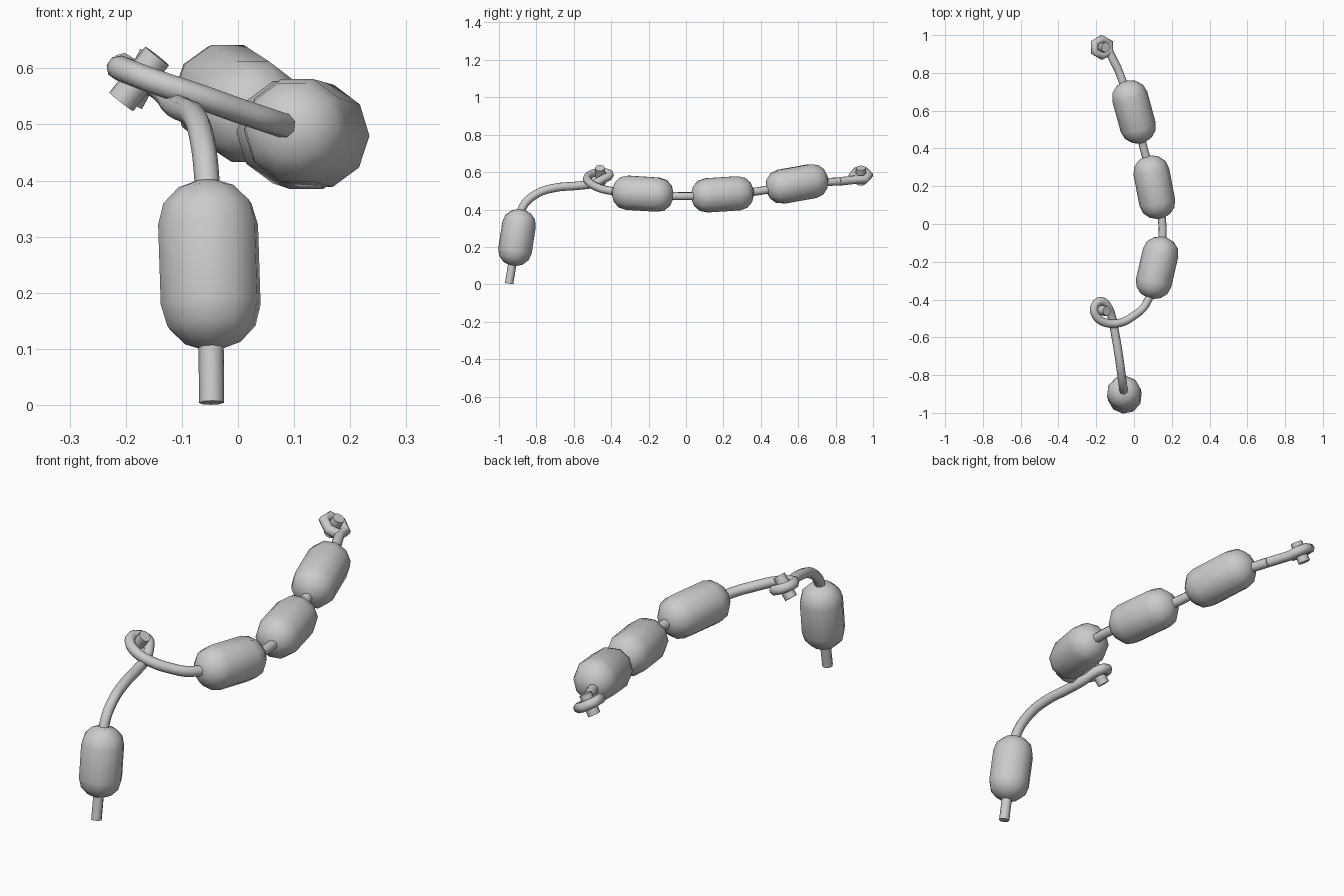
import bpy, bmesh, math
from mathutils import Vector

if "Cube" in bpy.data.objects:
    bpy.data.objects.remove(bpy.data.objects["Cube"])


def lathe(name, a, b, profile, sides):
    """Revolve (radius, height) profile around the axis a-b, centred between them."""
    a, b = Vector(a), Vector(b)
    bm = bmesh.new()
    rings = []
    for r, h in profile:
        rings.append([bm.verts.new((r * math.cos(2 * math.pi * i / sides),
                                    r * math.sin(2 * math.pi * i / sides), h))
                      for i in range(sides)])
    for lo, hi in zip(rings, rings[1:]):
        for i in range(sides):
            j = (i + 1) % sides
            bm.faces.new((lo[i], lo[j], hi[j], hi[i]))
    bm.faces.new(rings[0][::-1])
    bm.faces.new(rings[-1])
    me = bpy.data.meshes.new(name)
    bm.to_mesh(me)
    bm.free()
    ob = bpy.data.objects.new(name, me)
    ob.location = (a + b) / 2
    ob.rotation_euler = (b - a).to_track_quat('Z', 'Y').to_euler()
    bpy.context.collection.objects.link(ob)
    bpy.ops.object.select_all(action='DESELECT')
    bpy.context.view_layer.objects.active = ob
    ob.select_set(True)
    bpy.ops.object.shade_smooth_by_angle(angle=math.radians(50))
    return ob


def capsule(name, a, b, r=0.096):
    half = (Vector(b) - Vector(a)).length / 2
    top = [(r * math.cos(math.radians(t)), half - r * 0.9 * (1 - math.sin(math.radians(t))))
           for t in (0, 28, 55, 80)]
    return lathe(name, a, b, [(q, -h) for q, h in reversed(top)] + top, 10)


def peg(name, a, b, r=0.027):
    half = (Vector(b) - Vector(a)).length / 2
    return lathe(name, a, b, [(r, -half), (r, half)], 8)


# Floats threaded along the cable
capsule("hanging_float", (-0.046, -0.927, 0.098), (-0.056, -0.88, 0.402), 0.091)
capsule("float_1", (0.085, -0.395, 0.495), (0.16, -0.068, 0.474))
capsule("float_2", (0.14, 0.028, 0.470), (0.075, 0.362, 0.492))
capsule("float_3", (0.045, 0.43, 0.508), (-0.045, 0.757, 0.566))

# Pegs the cable is looped around
peg("near_peg", (-0.208, -0.455, 0.540), (-0.144, -0.46, 0.622))
peg("end_peg", (-0.195, 0.935, 0.540), (-0.150, 0.935, 0.622))

# Cable path from the hanging tail, round the near peg and through the floats
path = [(-0.047, -0.946, 0.004), (-0.05, -0.905, 0.25), (-0.056, -0.875, 0.41),
        (-0.066, -0.80, 0.483), (-0.08, -0.70, 0.516), (-0.10, -0.58, 0.527),
        (-0.118, -0.49, 0.54), (-0.135, -0.445, 0.562), (-0.172, -0.408, 0.585),
        (-0.21, -0.44, 0.60), (-0.198, -0.49, 0.595), (-0.145, -0.524, 0.575),
        (-0.07, -0.522, 0.55), (0.0, -0.485, 0.525), (0.06, -0.43, 0.505),
        (0.122, -0.232, 0.484), (0.152, -0.02, 0.471), (0.107, 0.195, 0.481),
        (0.053, 0.395, 0.499), (0.0, 0.593, 0.537), (-0.085, 0.82, 0.550)]

# Six-sided eye at the far end, tilted with its peg
cx, cy, cz, rad = -0.17, 0.935, 0.583, 0.044
eye = [(-0.085, 0.82, 0.550)]
for k in range(7):
    t = math.radians(-30 + 60 * k)
    eye.append((cx + rad * math.cos(t), cy + rad * math.sin(t), cz - 0.6 * rad * math.cos(t)))

cu = bpy.data.curves.new("cable", 'CURVE')
cu.dimensions = '3D'
cu.bevel_depth = 0.0225
cu.bevel_resolution = 2
cu.use_fill_caps = True
for pts, res, kind in ((path, 4, 'BEZIER'), (eye, 1, 'POLY')):
    sp = cu.splines.new(kind)
    if kind == 'BEZIER':
        sp.bezier_points.add(len(pts) - 1)
        sp.resolution_u = res
        for bp, p in zip(sp.bezier_points, pts):
            bp.co = p
            bp.handle_left_type = bp.handle_right_type = 'AUTO'
    else:
        sp.points.add(len(pts) - 1)
        for q, p in zip(sp.points, pts):
            q.co = (*p, 1)
    sp.use_smooth = True
cable = bpy.data.objects.new("cable", cu)
bpy.context.collection.objects.link(cable)
